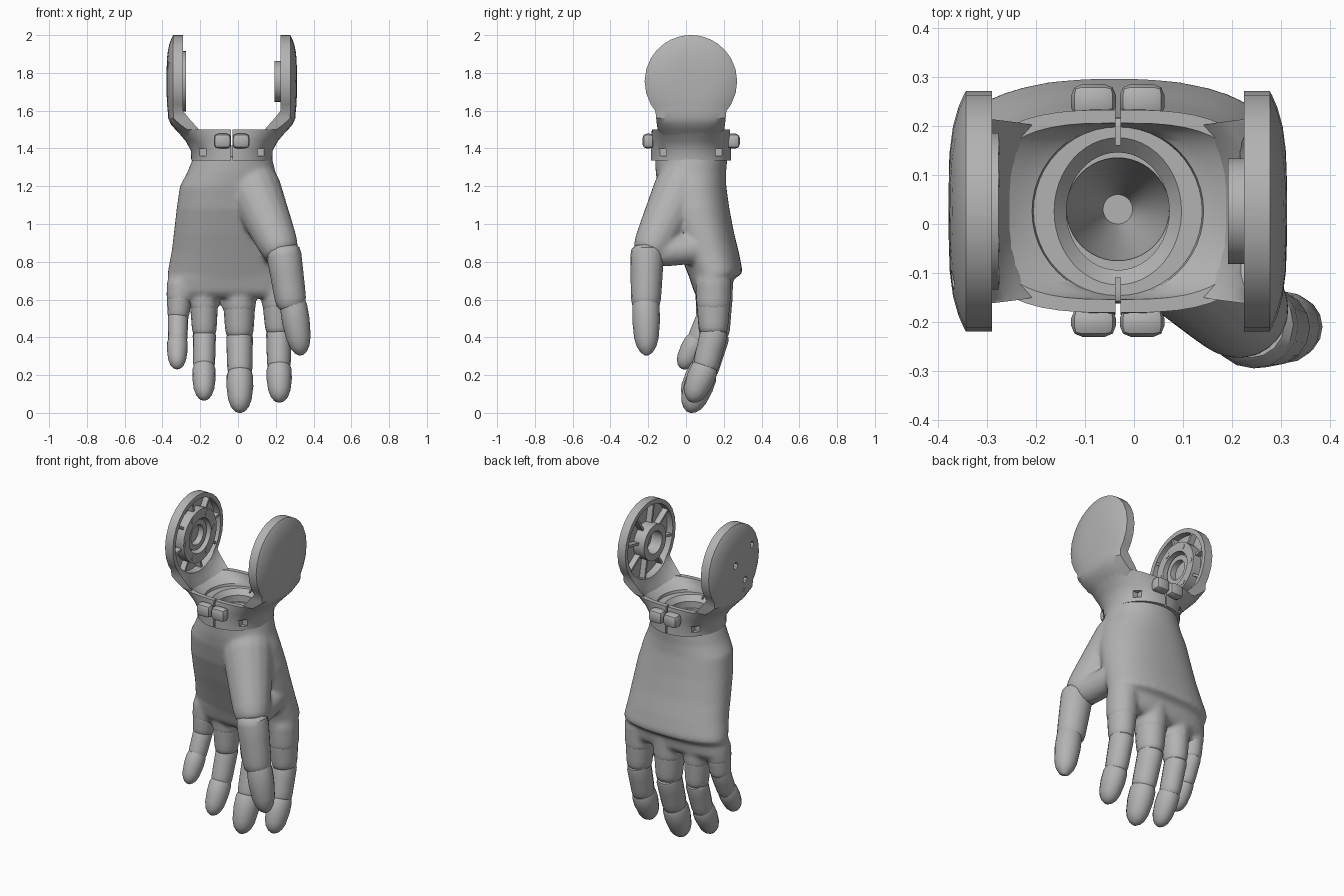
import bpy, bmesh
from math import sin, cos, pi, radians, sqrt
from mathutils import Vector, Matrix

cube = bpy.data.objects.get("Cube")
if cube:
    bpy.data.objects.remove(cube)

grey = bpy.data.materials.new("plain grey")
grey.use_nodes = True
COLOUR = (0.45, 0.45, 0.45, 1)
grey.diffuse_color = COLOUR
grey.node_tree.nodes["Principled BSDF"].inputs["Base Color"].default_value = COLOUR

CX, CY, CZ, R = -0.033, 0.026, 1.755, 0.245   # wrist axis and disc centre
FACE = 0.257                                  # inner face of each disc from the axis


def smooth(obj, angle=35):
    bpy.ops.object.select_all(action='DESELECT')
    obj.select_set(True)
    bpy.context.view_layer.objects.active = obj
    bpy.ops.object.shade_smooth_by_angle(angle=radians(angle))


def finish(name, bm):
    bmesh.ops.recalc_face_normals(bm, faces=bm.faces)
    mesh = bpy.data.meshes.new(name)
    bm.to_mesh(mesh)
    bm.free()
    mesh.materials.append(grey)
    obj = bpy.data.objects.new(name, mesh)
    bpy.context.collection.objects.link(obj)
    smooth(obj)
    return obj


def loft(name, rings, closed=False):
    """Skin a list of point rings; closed joins the last ring to the first."""
    bm = bmesh.new()
    rows = [[bm.verts.new(p) for p in ring] for ring in rings]
    n = len(rows[0])
    pairs = list(zip(rows, rows[1:] + rows[:1])) if closed else list(zip(rows, rows[1:]))
    for a, b in pairs:
        for i in range(n):
            j = (i + 1) % n
            bm.faces.new((a[i], a[j], b[j], b[i]))
    if not closed:
        bm.faces.new(rows[0])
        bm.faces.new(rows[-1])
    return finish(name, bm)


def oval(cx, z, rx, y0, y1, n=48, power=2.0):
    """Level rounded ring of half-width rx, from y0 at the front to y1 at the back."""
    def s(v):
        return (1 if v >= 0 else -1) * abs(v) ** (2 / power)
    return [Vector((cx + rx * s(cos(2 * pi * i / n)),
                    (y0 + y1) / 2 + (y1 - y0) / 2 * s(sin(2 * pi * i / n)), z)) for i in range(n)]


def segment(name, start, end, r0, r1, tip=False, depth=1.1):
    """A rounded finger segment between two points."""
    a, b = Vector(start), Vector(end)
    d = (b - a).normalized()
    side = Vector((0, 1, 0)).cross(d).normalized()
    fwd = d.cross(side)
    steps = [0, .05, .15, .4, .7, .85, .95, 1]
    scale = [.6, .88, 1, 1.04, .94, .76, .48, .15] if tip else [.75, .93, 1, 1, 1, .99, .93, .78]
    rings = []
    for t, k in zip(steps, scale):
        r = (r0 + (r1 - r0) * t) * k
        rings.append([a.lerp(b, t) + side * r * cos(2 * pi * i / 16) + fwd * r * depth * sin(2 * pi * i / 16)
                      for i in range(16)])
    return loft(name, rings)


def axis_ring(side, offset, radius, n=32, y=0, z=0):
    return [Vector((CX + side * offset, CY + y + radius * cos(2 * pi * i / n),
                    CZ + z + radius * sin(2 * pi * i / n))) for i in range(n)]


def disc(name, side, o0, o1, radius, n=32, y=0, z=0):
    return loft(name, [axis_ring(side, o, radius, n, y, z) for o in (o0, o1)])


def tube(name, side, o0, o1, inner, outer):
    return loft(name, [axis_ring(side, o, r) for o, r in
                       ((o0, inner), (o0, outer), (o1, outer), (o1, inner))], closed=True)


def box(name, lo, hi, bevel=0, turn=None):
    bm = bmesh.new()
    bmesh.ops.create_cube(bm, size=1)
    lo, hi = Vector(lo), Vector(hi)
    for v in bm.verts:
        v.co = Vector(v.co[i] * (hi - lo)[i] for i in range(3)) + (lo + hi) / 2
    if bevel:
        bmesh.ops.bevel(bm, geom=bm.edges[:], offset=bevel, segments=2, profile=0.5, affect='EDGES')
    if turn:
        bm.transform(turn)
    return finish(name, bm)


def cut(obj, cutters):
    for c in cutters:
        c.hide_render = True
        mod = obj.modifiers.new("cut", 'BOOLEAN')
        mod.operation, mod.solver, mod.object = 'DIFFERENCE', 'EXACT', c
        bpy.context.view_layer.objects.active = obj
        bpy.ops.object.modifier_apply(modifier=mod.name)
        bpy.data.objects.remove(c)
    smooth(obj)


def blend(parts):
    """Melt overlapping solids into one soft skin."""
    bpy.ops.object.select_all(action='DESELECT')
    for p in parts:
        p.select_set(True)
    bpy.context.view_layer.objects.active = parts[0]
    bpy.ops.object.join()
    skin = parts[0].modifiers.new("skin", 'REMESH')
    skin.mode, skin.voxel_size = 'VOXEL', 0.012
    soft = parts[0].modifiers.new("soft", 'SMOOTH')
    soft.factor, soft.iterations = 0.5, 8
    for name in ("skin", "soft"):
        bpy.ops.object.modifier_apply(modifier=name)


# Palm with a knuckle ridge on the back
hand = [loft("palm", [oval(cx, z, rx, y0, y1, power=p) for z, cx, rx, y0, y1, p in (
    (1.36, -.028, .206, -.165, .22, 2), (1.27, -.035, .235, -.16, .212, 2.1),
    (1.2, -.04, .268, -.15, .213, 2.2), (1.08, -.035, .29, -.122, .23, 2.3),
    (.95, -.035, .305, -.075, .255, 2.3), (.85, -.037, .315, -.035, .28, 2.3),
    (.76, -.04, .33, .0, .298, 2.3), (.735, -.04, .332, .01, .297, 2.3),
    (.71, -.042, .33, .02, .252, 2.4), (.64, -.045, .328, .042, .24, 2.5),
    (.61, -.045, .315, .07, .215, 2.5))]),
    segment("thumb_mound", (.06, .0, 1.24), (.238, -.2, .835), .153, .1, depth=1),
    segment("thumb_web", (.19, .08, .87), (.225, -.17, .85), .08, .08, depth=1)]

# Four fingers: a root in the palm and three segments each
fingers = {
    "little": (.055, (-.305, .13, .7), (-.317, .115, .5), (-.32, .055, .37), (-.323, -.025, .235)),
    "ring": (.062, (-.182, .145, .72), (-.178, .145, .41), (-.18, .09, .23), (-.18, .0, .07)),
    "middle": (.071, (.005, .15, .72), (.008, .15, .4), (.01, .09, .2), (.01, .015, .003)),
    "index": (.067, (.205, .145, .72), (.215, .145, .42), (.217, .1, .23), (.22, .025, .058)),
}
for name, (r, a, b, c, d) in fingers.items():
    back = Vector((0, .01, .03))
    a, b, c = Vector(a), Vector(b), Vector(c)
    hand.append(segment(name + "_root", a, a.lerp(b, .6), r * 1.34, r * 1.24, depth=1.08))
    segment(name + "_base", a.lerp(b, .3), b, r * 1.24, r * 1.02, depth=1.1)
    segment(name + "_middle", b + back, c, r, r * .93)
    segment(name + "_tip", c + back, d, r, r * .9, tip=True)
blend(hand)

# Funnel-shaped socket down the wrist
cut(hand[0], [loft("socket_cutter", [oval(CX, z, r, .03 - r, .03 + r) for z, r in
                                     ((.97, .03), (1.3, .1), (1.42, .11))])])

# Thumb
segment("thumb_base", (.237, -.205, .88), (.285, -.213, .555), .094, .081, depth=.96)
segment("thumb_tip", (.287, -.213, .61), (.335, -.208, .305), .073, .067, tip=True, depth=1)

# Wrist collar flaring into a wide rounded rim, with a stepped bore
collar = loft("wrist_collar", [oval(CX, z, rx, CY - ry, CY + ry, power=p) for rx, ry, z, p in (
    (.105, .12, 1.335, 2), (.214, .212, 1.335, 2), (.217, .212, 1.39, 2), (.245, .21, 1.44, 2.3),
    (.296, .207, 1.5, 3), (.262, .18, 1.5, 3), (.21, .178, 1.46, 2.2), (.175, .175, 1.445, 2),
    (.172, .172, 1.43, 2), (.13, .15, 1.43, 2), (.105, .12, 1.4, 2))], closed=True)
cutters = []
for s in (-1, 1):
    cutters.append(box("slit_cutter", (CX - .005, CY + s * .18 - .045, 1.32),
                       (CX + .005, CY + s * .18 + .045, 1.52)))
    for t in (-1, 1):
        x, y = CX + t * .155, CY + s * .16
        cutters.append(box("screw_cutter", (x - .018, y - .03, 1.36), (x + .018, y + .03, 1.4)))
cut(collar, cutters)

# Clasp lugs at the front and back of the collar
for end, y0, y1 in (("front", -.23, -.17), ("back", .215, .285)):
    for s, part in ((-1, "right"), (1, "left")):
        x0, x1 = sorted((CX + s * .004, CX + s * .095))
        box(f"{end}_clasp_{part}", (x0, y0, 1.4), (x1, y1, 1.478), .022)

# Fork arms: a flared neck growing out of the rim, rising into a domed disc
for side, tag in ((-1, "right"), (1, "left")):
    # height, inner and outer offset, half-width, curve of the neck
    rows = [(1.45, .212, .25, .12, .03), (1.5, .236, .298, .176, .062),
            (1.525, .246, .321, .18, .05), (1.56, .255, .337, .184, .028)]
    rows += [(CZ + R * sin(radians(a)), FACE, None, R * cos(radians(a)), 0)
             for a in (-40, -30, -15, 0, 15, 30, 42, 54, 64, 73, 81, 88)]
    rings = []
    for z, inner, outer, w, bow in rows:
        outside, inside = [], []
        for i in range(13):
            y = -w * cos(pi * i / 12)
            curve = bow * abs(y / w) ** 3
            if outer:
                o = outer - curve
            else:
                o = .345 - .035 * (sqrt(y * y + (z - CZ) ** 2) / R) ** 4
            outside.append(Vector((CX + side * o, CY + y, z)))
            inside.append(Vector((CX + side * (inner - curve), CY + y, z)))
        rings.append(outside + inside[::-1])
    arm = loft(f"{tag}_fork_arm", rings)
    cutters = [disc("recess_cutter", side, FACE - .03, FACE + .04, .218, 40)]
    if side < 0:
        for y, z, r in ((-.14, .085, .02), (.03, .02, .02), (-.065, -.1, .02), (-.06, -.165, .01)):
            cutters.append(disc("hole_cutter", side, .315, .37, r, 8, y, z))
    cut(arm, cutters)

    # Ribs in the recess
    hub = .155 if side < 0 else .1
    for i in range(8):
        turn = Matrix.Translation((CX + side * .281, CY, CZ)) @ Matrix.Rotation(i * pi / 4 + .2, 4, 'X')
        box(f"{tag}_rib_{i + 1}", (-.019, hub, -.007), (.019, .222, .007), turn=turn)

# Bearing ring with bolts on the right disc, plain boss on the left
tube("right_bearing_ring", -1, .3, .243, .105, .16)
tube("right_inner_ring", -1, .3, .262, .06, .09)
for i in range(6):
    a = i * pi / 3
    disc(f"right_bolt_{i + 1}", -1, .25, .241, .017, 8, .132 * cos(a), .132 * sin(a))
tube("left_boss", 1, .3, .225, .068, .108)
